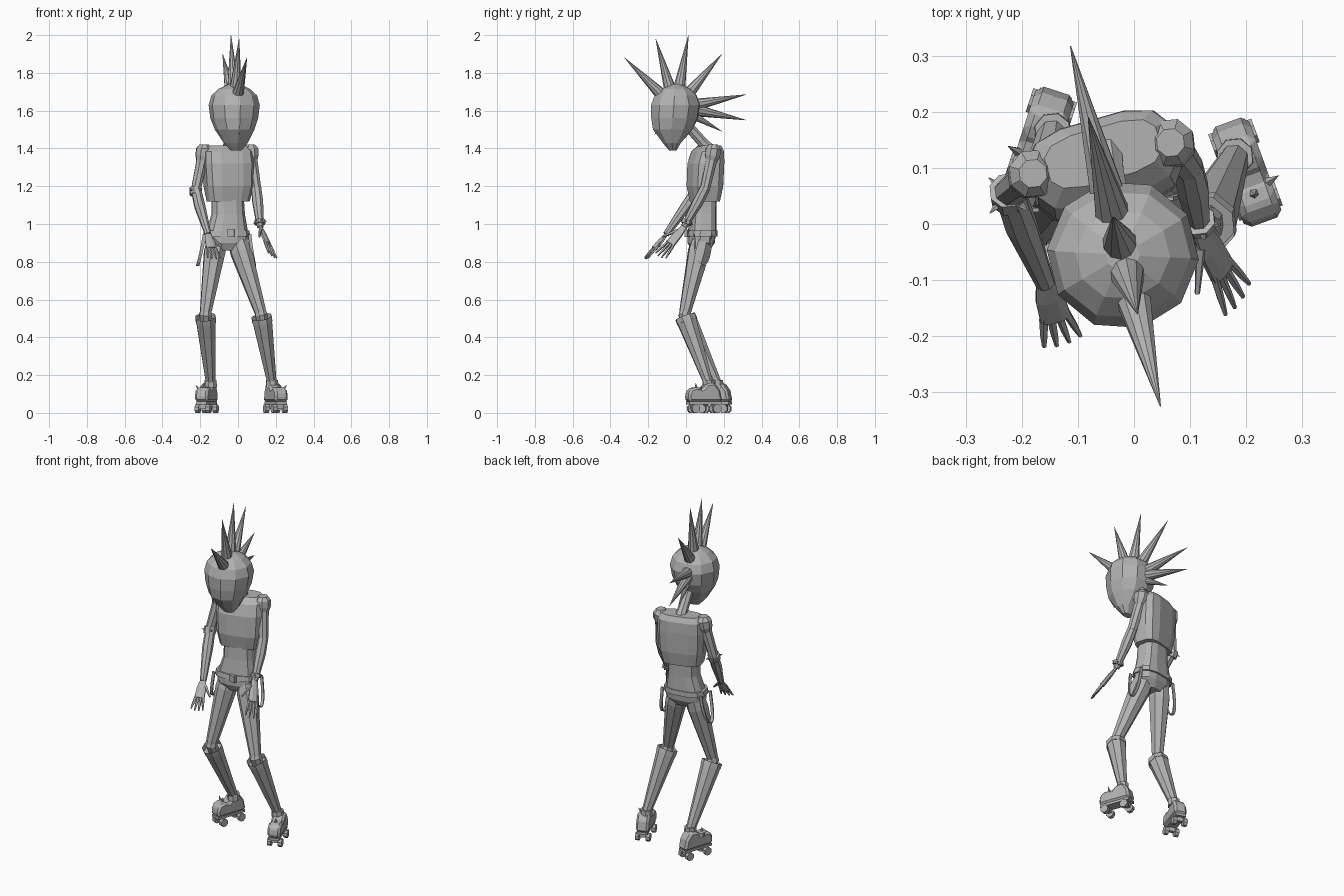
import bpy, bmesh, math
from mathutils import Vector, Matrix

cube = bpy.data.objects.get("Cube")
if cube:
    bpy.data.objects.remove(cube, do_unlink=True)

grey = bpy.data.materials.new("plain_grey")
grey.use_nodes = True
grey.diffuse_color = (0.45, 0.45, 0.45, 1)
grey.node_tree.nodes["Principled BSDF"].inputs["Base Color"].default_value = grey.diffuse_color

V = Vector


def finish(name, bm, bevel=0):
    bmesh.ops.remove_doubles(bm, verts=bm.verts, dist=0.0005)
    bmesh.ops.recalc_face_normals(bm, faces=bm.faces)
    mesh = bpy.data.meshes.new(name)
    bm.to_mesh(mesh)
    bm.free()
    mesh.materials.append(grey)
    ob = bpy.data.objects.new(name, mesh)
    bpy.context.collection.objects.link(ob)
    if bevel:
        mod = ob.modifiers.new("bevel", 'BEVEL')
        mod.width = bevel
        mod.segments = 1
    return ob


def skin(bm, rings, caps=True):
    """Join equal rings of points with quads."""
    loops = [[bm.verts.new(p) for p in ring] for ring in rings]
    n = len(loops[0])
    for a, b in zip(loops, loops[1:]):
        for i in range(n):
            j = (i + 1) % n
            bm.faces.new((a[i], a[j], b[j], b[i]))
    if caps:
        bm.faces.new(loops[0])
        bm.faces.new(loops[-1])


def body(name, rings, turn=0, n=12, power=1.0):
    """Stack of flat rings: z, centre x, centre y, half width, half depth."""
    bm, rot = bmesh.new(), Matrix.Rotation(math.radians(turn), 3, 'Z')
    curve = lambda t: math.copysign(abs(t) ** power, t)
    out = []
    for z, cx, cy, rx, ry in rings:
        angles = [2 * math.pi * (i + 0.5) / n for i in range(n)]
        out.append([V((cx, cy, z)) + rot @ V((rx * curve(math.cos(a)), ry * curve(math.sin(a)), 0))
                    for a in angles])
    skin(bm, out)
    return finish(name, bm)


def add_tube(bm, path, radii, n=8, wide=(1, 0.1, 0), flat=1.0):
    """Tapered tube along a path; flat squashes it across the wide axis."""
    pts, rings = [V(p) for p in path], []
    for i, (p, r) in enumerate(zip(pts, radii)):
        t = (pts[min(i + 1, len(pts) - 1)] - pts[max(i - 1, 0)]).normalized()
        w = V(wide)
        w = (w - t * w.dot(t)).normalized()
        d = t.cross(w) * flat
        rings.append([p + r * (w * math.cos(a) + d * math.sin(a))
                      for a in (2 * math.pi * (k + 0.5) / n for k in range(n))])
    skin(bm, rings)


def tube(name, path, radii, **kw):
    bm = bmesh.new()
    add_tube(bm, path, radii, **kw)
    return finish(name, bm)


# Head, nose and neck
body("head", [
    (1.39, -0.01, -0.07, 0.03, 0.02), (1.43, -0.012, -0.075, 0.065, 0.05),
    (1.50, -0.018, -0.07, 0.105, 0.108), (1.56, -0.02, -0.06, 0.127, 0.128),
    (1.63, -0.02, -0.055, 0.136, 0.134), (1.68, -0.02, -0.055, 0.122, 0.115),
    (1.715, -0.02, -0.055, 0.085, 0.08), (1.74, -0.02, -0.055, 0.03, 0.03)], turn=14, n=10)
tube("nose", [(-0.005, -0.14, 1.50), (0.008, -0.165, 1.475)], [0.018, 0.001], n=4)
tube("neck", [(-0.055, 0.14, 1.38), (-0.045, 0.09, 1.43), (-0.03, 0.01, 1.52)], [0.036, 0.029, 0.028])

# Fan of hair spikes along the head's middle line
middle = lambda y, z: V((-0.034 - 0.25 * y, y, z))
tips = [(-0.325, 1.88), (-0.16, 1.98), (0.013, 2.0), (0.19, 1.9), (0.317, 1.685), (0.317, 1.55), (0.19, 1.49)]
core = middle(-0.055, 1.61)
for k, tip in enumerate(tips):
    end = middle(*tip)
    start = core + (end - core).normalized() * 0.105
    if k > 4:
        start.z += 0.01
    tube("hair_spike_%d" % (k + 1), [start, end], [0.033 if k < 6 else 0.022, 0.001], n=10)

# Torso: jacket, waist, belt, hips
body("jacket", [
    (1.12, -0.052, 0.10, 0.112, 0.07), (1.20, -0.05, 0.10, 0.13, 0.086),
    (1.32, -0.052, 0.105, 0.136, 0.086), (1.385, -0.055, 0.115, 0.132, 0.074),
    (1.415, -0.055, 0.125, 0.105, 0.048)], turn=16, power=0.6)
body("waist", [
    (1.14, -0.055, 0.095, 0.085, 0.065), (1.05, -0.052, 0.092, 0.088, 0.066),
    (0.95, -0.058, 0.085, 0.112, 0.072)], turn=10, power=0.7)
body("belt", [
    (0.935, -0.06, 0.083, 0.124, 0.078), (0.965, -0.06, 0.085, 0.12, 0.076)], turn=10, power=0.7)
body("hips", [
    (0.955, -0.06, 0.083, 0.116, 0.072), (0.90, -0.058, 0.08, 0.112, 0.068),
    (0.86, -0.055, 0.078, 0.06, 0.045)], turn=10, power=0.75)
tube("belt_buckle", [(-0.04, -0.005, 0.95), (-0.037, 0.012, 0.95)], [0.028, 0.028], n=4)


def hanging_strap(name, x, y, lean):
    """Flat ribbon looping down from the belt."""
    bm = bmesh.new()
    path = []
    for k in range(13):
        a = math.pi * k / 12
        drop = math.sin(a)
        path.append((x + lean * drop, y + 0.045 * math.cos(a), 0.945 - 0.165 * drop ** 0.8))
    add_tube(bm, path, [0.012] * 13, n=4, wide=(1, 0.02, 0), flat=0.4)
    finish(name, bm)


hanging_strap("right_strap", -0.178, 0.07, -0.035)
hanging_strap("left_strap", 0.062, 0.09, 0.025)


def spiked_band(name, a, b, r, spikes, length):
    """Short cuff with pointed studs around it."""
    bm = bmesh.new()
    a, b = V(a), V(b)
    add_tube(bm, [a, b], [r, r])
    t = (b - a).normalized()
    w = t.orthogonal().normalized()
    for k in range(spikes):
        d = Matrix.Rotation(2 * math.pi * k / spikes, 3, t) @ w
        p = (a + b) / 2 + d * r * 0.85
        add_tube(bm, [p, p + d * length], [0.007, 0.0006], n=5, wide=t)
    finish(name, bm)


def arm(side, shoulder, elbow, wrist, tip, wide, thumb_side):
    s, e, w, t = V(shoulder), V(elbow), V(wrist), V(tip)
    top = s + V((0, 0, 0.035))
    tube(side + "_shoulder", [top, s + V((0, 0, 0.012)), s.lerp(e, 0.13), s.lerp(e, 0.25)],
         [0.026, 0.044, 0.042, 0.032])
    tube(side + "_upper_arm", [s, s.lerp(e, 0.5), e], [0.033, 0.03, 0.027])
    tube(side + "_forearm", [e.lerp(s, 0.06), e.lerp(w, 0.35), w], [0.028, 0.03, 0.018])
    # Hand: flat palm with four fingers and a thumb
    d = (t - w).normalized()
    wide = V(wide)
    wide = (wide - d * wide.dot(d)).normalized()
    size = (t - w).length
    bm = bmesh.new()
    add_tube(bm, [w - d * 0.01, w + d * size * 0.25, w + d * size * 0.55],
             [0.016, 0.028, 0.03], wide=wide, flat=0.45)
    for k in range(4):
        off = k - 1.5
        a = w + d * size * 0.5 + wide * off * 0.0135
        b = a + (d + wide * off * 0.12) * size * (0.48 - 0.04 * abs(off))
        add_tube(bm, [a, a.lerp(b, 0.6), b], [0.0085, 0.007, 0.004], n=5, wide=wide)
    a = w + d * size * 0.15 + wide * thumb_side * 0.018
    b = a + (d + wide * thumb_side * 0.7) * size * 0.32
    add_tube(bm, [a, b], [0.01, 0.005], n=5, wide=wide)
    finish(side + "_hand", bm)


arm("right", (-0.18, 0.09, 1.385), (-0.225, 0.055, 1.17), (-0.158, -0.105, 0.945),
    (-0.125, -0.218, 0.81), (1, 0.3, 0), 1)
arm("left", (0.065, 0.145, 1.385), (0.098, 0.10, 1.18), (0.118, -0.01, 0.985),
    (0.19, -0.145, 0.82), (0.25, 1, 0.2), -1)
spiked_band("right_elbow_band", (-0.225, 0.06, 1.19), (-0.222, 0.045, 1.155), 0.034, 4, 0.02)
spiked_band("left_wrist_band", (0.115, 0.008, 1.02), (0.117, 0, 1.0), 0.03, 6, 0.012)


def leg(side, hip, knee, ankle):
    h, k, a = V(hip), V(knee), V(ankle)
    tube(side + "_thigh", [h, h.lerp(k, 0.15), k.lerp(h, 0.08), k], [0.054, 0.06, 0.034, 0.03])
    tube(side + "_knee", [k.lerp(h, 0.06), k, k.lerp(a, 0.1)], [0.03, 0.035, 0.032])
    # Hollow flared boot leg
    p = [k.lerp(a, f) for f in (0.08, 0.03, 0.5, 1)]
    bm = bmesh.new()
    add_tube(bm, [p[3], p[2], p[1]], [0.026, 0.042, 0.057])
    lid = max(bm.faces, key=lambda f: f.calc_center_median().z)
    bmesh.ops.inset_region(bm, faces=[lid], thickness=0.012)
    bmesh.ops.translate(bm, verts=lid.verts, vec=(p[0] - p[1]) * 1.5)
    finish(side + "_boot_leg", bm)
    tube(side + "_ankle_cuff", [a + V((0, 0, 0.02)), a - V((0, 0, 0.02))], [0.033, 0.035])


def skate(side, x, y, turn, out):
    place = Matrix.Translation((x, y, 0)) @ Matrix.Rotation(math.radians(turn), 4, 'Z')
    # Shoe: side outline drawn across the width
    outline = [(-0.12, 0.058), (-0.126, 0.095), (-0.11, 0.128), (-0.075, 0.138), (-0.045, 0.128),
               (-0.02, 0.155), (0.025, 0.16), (0.055, 0.12), (0.068, 0.058)]
    bm = bmesh.new()
    skin(bm, [[V((w, py, pz)) for py, pz in outline] for w in (-0.036, 0.036)])
    bm.transform(place)
    finish(side + "_shoe", bm, bevel=0.012)
    # Sole plate and trucks
    bm = bmesh.new()
    for cy, cz, size in ((-0.028, 0.052, (0.06, 0.18, 0.014)), (-0.085, 0.034, (0.04, 0.02, 0.026)),
                         (0.035, 0.034, (0.04, 0.02, 0.026))):
        bmesh.ops.create_cube(bm, matrix=Matrix.Translation((0, cy, cz)) @ Matrix.Diagonal((*size, 1)))
    bm.transform(place)
    finish(side + "_plate", bm)
    # Wheels
    bm = bmesh.new()
    for cy in (-0.085, 0.035):
        for sx in (-1, 1):
            add_tube(bm, [(sx * 0.019, cy, 0.0222), (sx * 0.041, cy, 0.0222)], [0.024, 0.024],
                     n=8, wide=(0, 1, 0))
    bm.transform(place)
    finish(side + "_wheels", bm)
    # Studs on the outer side and on the toe
    bm = bmesh.new()
    for a, b in (((out * 0.028, -0.06, 0.12), (out * 0.052, -0.055, 0.148)),
                 ((0, -0.07, 0.13), (0, -0.072, 0.158))):
        add_tube(bm, [a, b], [0.01, 0.0006], n=5)
    bm.transform(place)
    finish(side + "_shoe_studs", bm)


leg("right", (-0.115, 0.08, 0.91), (-0.173, -0.008, 0.52), (-0.145, 0.165, 0.155))
leg("left", (-0.002, 0.082, 0.91), (0.123, -0.008, 0.52), (0.18, 0.12, 0.155))
skate("right", -0.158, 0.175, -18, -1)
skate("left", 0.19, 0.12, 20, 1)
